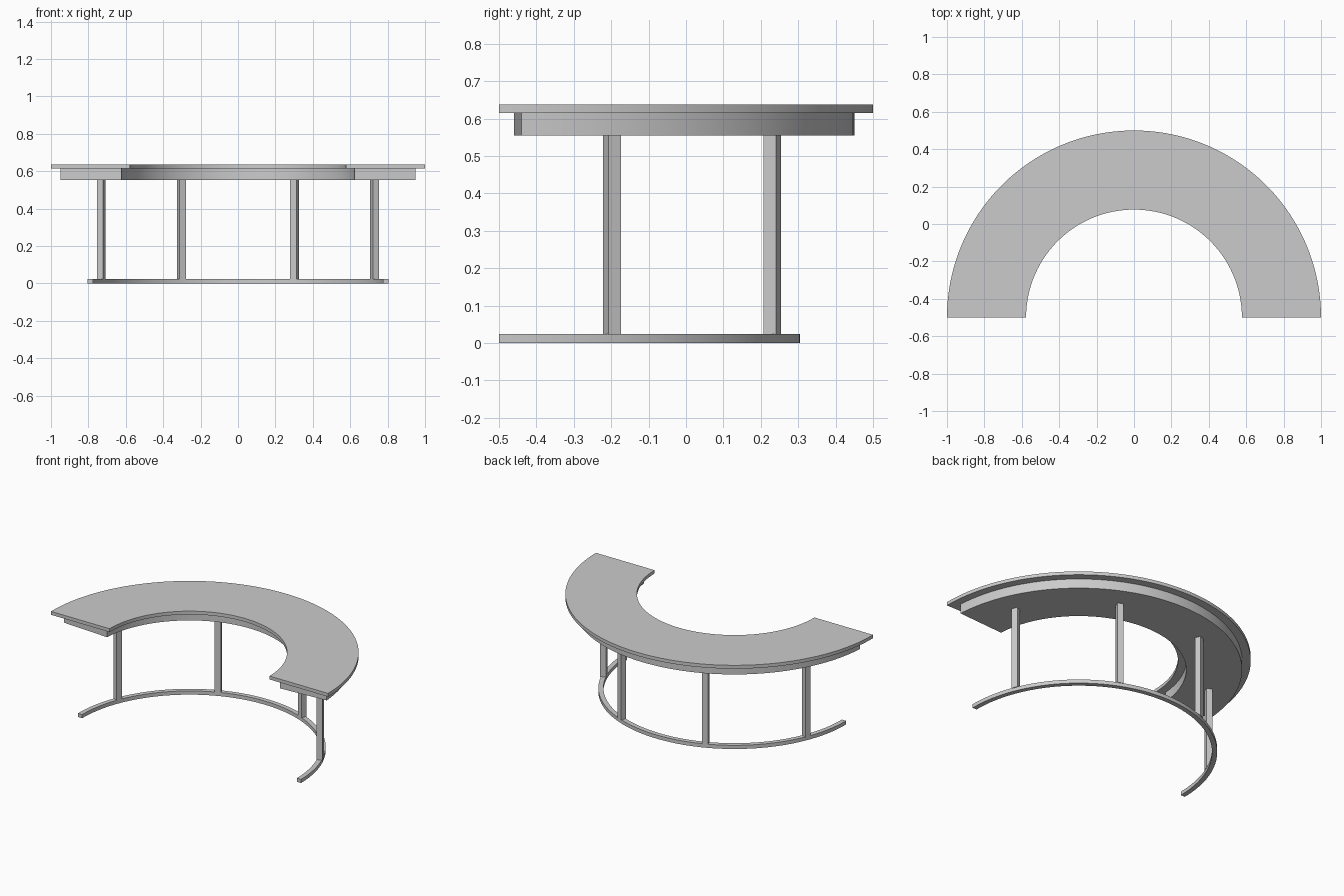
import bpy, bmesh, math

if "Cube" in bpy.data.objects:
    bpy.data.objects.remove(bpy.data.objects["Cube"])

CY = -0.5  # shared arc centre on the front edge


def arc_band(name, r_in, r_out, z0, z1, end_deg=0.0, segs=96):
    """Half-ring slab with rectangular section and radial ends."""
    bm = bmesh.new()
    a = math.radians(end_deg)
    section = [bm.verts.new((math.cos(a) * r, CY + math.sin(a) * r, z))
               for r, z in ((r_in, z0), (r_out, z0), (r_out, z1), (r_in, z1))]
    face = bm.faces.new(section)
    # sweep a copy of the section, keeping the start cap
    res = bmesh.ops.spin(bm, geom=[face] + list(face.edges) + section,
                         cent=(0, CY, 0), axis=(0, 0, 1),
                         angle=math.pi - 2 * a, steps=segs)
    if not any(f.is_valid and f == face for f in bm.faces):
        bm.faces.new(section)
    bmesh.ops.holes_fill(bm, edges=bm.edges)
    bmesh.ops.recalc_face_normals(bm, faces=bm.faces)
    me = bpy.data.meshes.new(name)
    bm.to_mesh(me)
    bm.free()
    ob = bpy.data.objects.new(name, me)
    bpy.context.collection.objects.link(ob)
    bpy.ops.object.select_all(action='DESELECT')
    ob.select_set(True)
    bpy.context.view_layer.objects.active = ob
    bpy.ops.object.shade_smooth_by_angle(angle=math.radians(30))
    return ob


# Curved tabletop, inset apron and floor rail
arc_band("tabletop", 0.577, 1.0, 0.615, 0.637)
arc_band("apron", 0.625, 0.95, 0.554, 0.615, end_deg=3.67)
arc_band("floor_rail", 0.775, 0.805, 0.0, 0.024)

# Four square legs, evenly spaced and turned along the arc
for i in range(4):
    a = math.radians(22.5 + 45 * i)
    z0, z1 = 0.022, 0.556
    bpy.ops.mesh.primitive_cube_add(
        size=1, location=(0.791 * math.cos(a), CY + 0.791 * math.sin(a), (z0 + z1) / 2),
        rotation=(0, 0, a))
    leg = bpy.context.object
    leg.name = f"leg_{i + 1}"
    leg.scale = (0.036, 0.037, z1 - z0)
